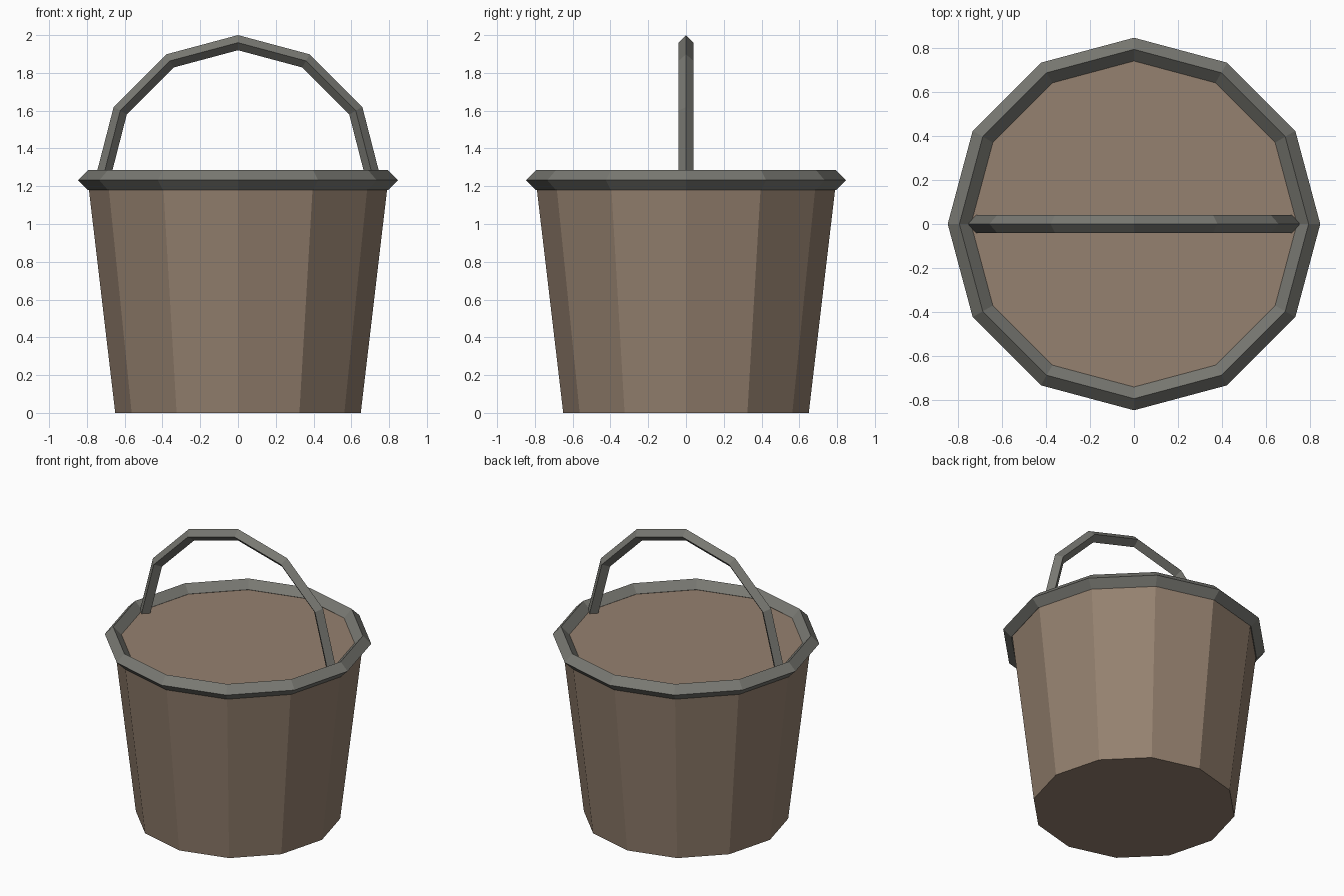
import bpy, bmesh
from math import cos, sin, pi
from mathutils import Matrix

if "Cube" in bpy.data.objects:
    bpy.data.objects.remove(bpy.data.objects["Cube"])

SIDES = 12


def material(name, rgb):
    m = bpy.data.materials.new(name)
    m.diffuse_color = (*rgb, 1)
    m.use_nodes = True
    m.node_tree.nodes["Principled BSDF"].inputs["Base Color"].default_value = m.diffuse_color
    return m


def add_object(name, bm, mat):
    bmesh.ops.recalc_face_normals(bm, faces=bm.faces)
    mesh = bpy.data.meshes.new(name)
    bm.to_mesh(mesh)
    bm.free()
    mesh.materials.append(mat)
    obj = bpy.data.objects.new(name, mesh)
    bpy.context.collection.objects.link(obj)
    return obj


def diamond_ring(radius, half, steps):
    """Diamond section swept in 30 degree steps; closed when steps == SIDES."""
    bm = bmesh.new()
    closed = steps == SIDES
    rings = []
    for i in range(steps if closed else steps + 1):
        a = 2 * pi * i / SIDES
        ring = []
        for dr, dz in ((half, 0), (0, half), (-half, 0), (0, -half)):
            r = radius + dr
            ring.append(bm.verts.new((r * cos(a), r * sin(a), dz)))
        rings.append(ring)
    for i in range(steps):
        p, q = rings[i], rings[(i + 1) % len(rings)]
        for j in range(4):
            k = (j + 1) % 4
            bm.faces.new((p[j], q[j], q[k], p[k]))
    if not closed:
        bm.faces.new(rings[0])
        bm.faces.new(rings[-1])
    return bm


wood = material("wood", (0.30, 0.22, 0.16))
iron = material("iron", (0.19, 0.19, 0.17))

# Tapered, closed bucket body
H = 1.23
bm = bmesh.new()
bmesh.ops.create_cone(bm, cap_ends=True, segments=SIDES, radius1=0.65,
                      radius2=0.795, depth=H,
                      matrix=Matrix.Translation((0, 0, H / 2)))
add_object("bucket_body", bm, wood)

# Rim band around the top
bm = diamond_ring(0.795, 0.053, SIDES)
bm.transform(Matrix.Translation((0, 0, 1.232)))
add_object("rim", bm, iron)

# Half-ring handle standing across the bucket along x
bm = diamond_ring(0.72, 0.04, SIDES // 2)
bm.transform(Matrix.Translation((0, 0, 1.24)) @ Matrix.Rotation(pi / 2, 4, 'X'))
# sink the feet slightly into the top surface
for v in bm.verts:
    if v.co.z < 1.25:
        v.co.z = 1.225
add_object("handle", bm, iron)
